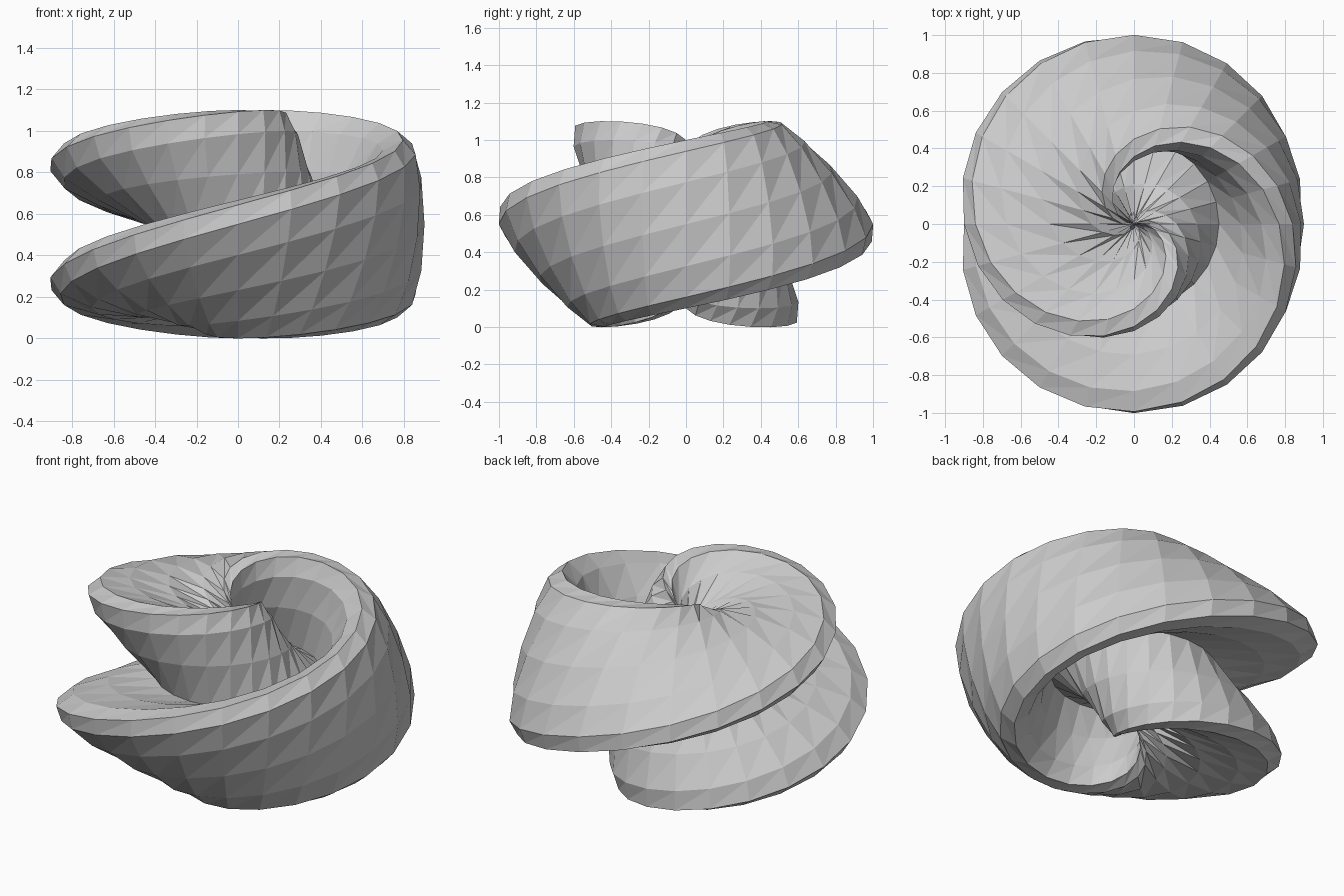
import bpy, bmesh
from math import sin, cos, pi

if "Cube" in bpy.data.objects:
    bpy.data.objects.remove(bpy.data.objects["Cube"])

R, MID, SEGS, HALF = 0.45, 0.55, 24, 12   # ring radius, height, steps around, points per lobe

# Figure-eight cross-section: one lobe, then its opposite
lobe = [(R * sin(pi * j / HALF), -R * sin(2 * pi * j / HALF)) for j in range(HALF)]
profile = lobe + [(-u, -v) for u, v in lobe]
N = len(profile)

# Sweep around the ring with a half twist
bm = bmesh.new()
rings = []
for i in range(SEGS):
    t = 2 * pi * i / SEGS
    c, s = cos(t / 2), sin(t / 2)
    ring = []
    for u, v in profile:
        r = R + u * c - v * s
        ring.append(bm.verts.new((r * cos(t), r * sin(t), MID + u * s + v * c)))
    rings.append(ring)

# Skin with triangles; the last ring joins the first one lobe further on
for i in range(SEGS):
    a, b = rings[i], rings[(i + 1) % SEGS]
    k = HALF if i == SEGS - 1 else 0
    for j in range(N):
        n = (j + 1) % N
        p, q = b[(j + k) % N], b[(n + k) % N]
        bm.faces.new((a[j], p, q))
        bm.faces.new((a[j], q, a[n]))
bmesh.ops.recalc_face_normals(bm, faces=bm.faces)

mesh = bpy.data.meshes.new("twisted_ring")
bm.to_mesh(mesh)
bm.free()
bpy.context.collection.objects.link(bpy.data.objects.new("twisted_ring", mesh))
